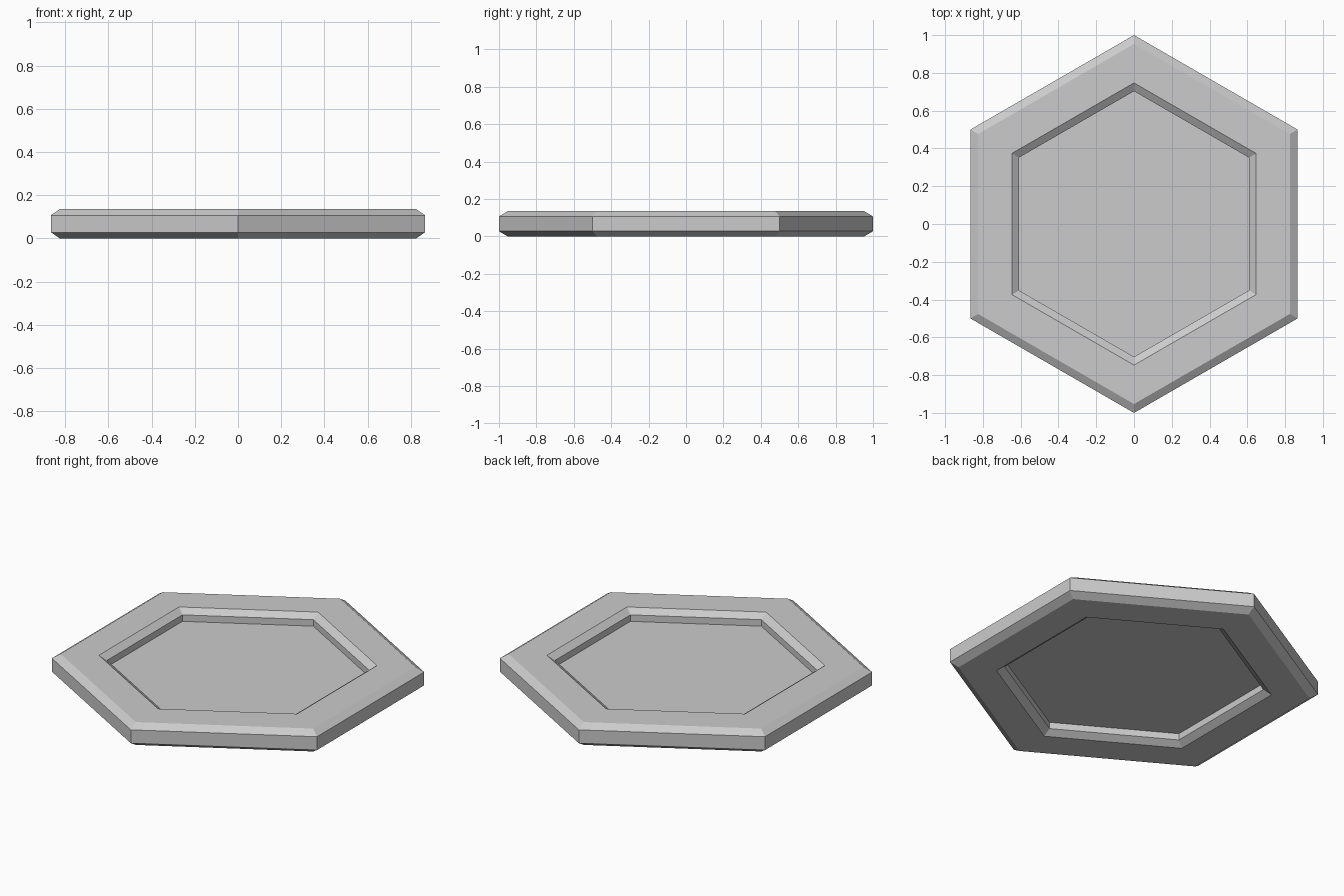
import bpy, bmesh, math

if "Cube" in bpy.data.objects:
    bpy.data.objects.remove(bpy.data.objects["Cube"], do_unlink=True)

SIDES = 6
HEIGHT = 0.135
BEVEL = 0.028
MID = HEIGHT / 2
SKIN = 0.001  # half thickness of the recessed panel

grey = bpy.data.materials.new("light_grey")
colour = (0.6, 0.6, 0.6, 1)
grey.diffuse_color = colour
grey.use_nodes = True
grey.node_tree.nodes["Principled BSDF"].inputs["Base Color"].default_value = colour


def lathe(name, profile, closed):
    """Sweep a (radius, z) profile round the hexagon; an open one is capped."""
    bm = bmesh.new()
    rings = []
    for r, z in profile:
        angles = [math.radians(90) + math.tau * i / SIDES for i in range(SIDES)]
        rings.append([bm.verts.new((r * math.cos(a), r * math.sin(a), z)) for a in angles])
    pairs = list(zip(rings, rings[1:]))
    if closed:
        pairs.append((rings[-1], rings[0]))
    else:
        bm.faces.new(rings[0])
        bm.faces.new(rings[-1])
    for a, b in pairs:
        for i in range(SIDES):
            j = (i + 1) % SIDES
            bm.faces.new((a[i], a[j], b[j], b[i]))
    bmesh.ops.recalc_face_normals(bm, faces=bm.faces)
    mesh = bpy.data.meshes.new(name)
    bm.to_mesh(mesh)
    bm.free()
    mesh.materials.append(grey)
    obj = bpy.data.objects.new(name, mesh)
    bpy.context.collection.objects.link(obj)
    return obj


# Bevelled hexagonal rim, the lower half mirroring the upper half
upper = [(1.0, HEIGHT - BEVEL), (0.953, HEIGHT), (0.747, HEIGHT), (0.703, HEIGHT - BEVEL)]
lower = [(r, HEIGHT - z) for r, z in reversed(upper)]
lathe("rim", upper + lower, True)

# Thin panel across the middle of the rim, recessed on both sides
lathe("panel", [(0.703, MID - SKIN), (0.703, MID + SKIN)], False)
